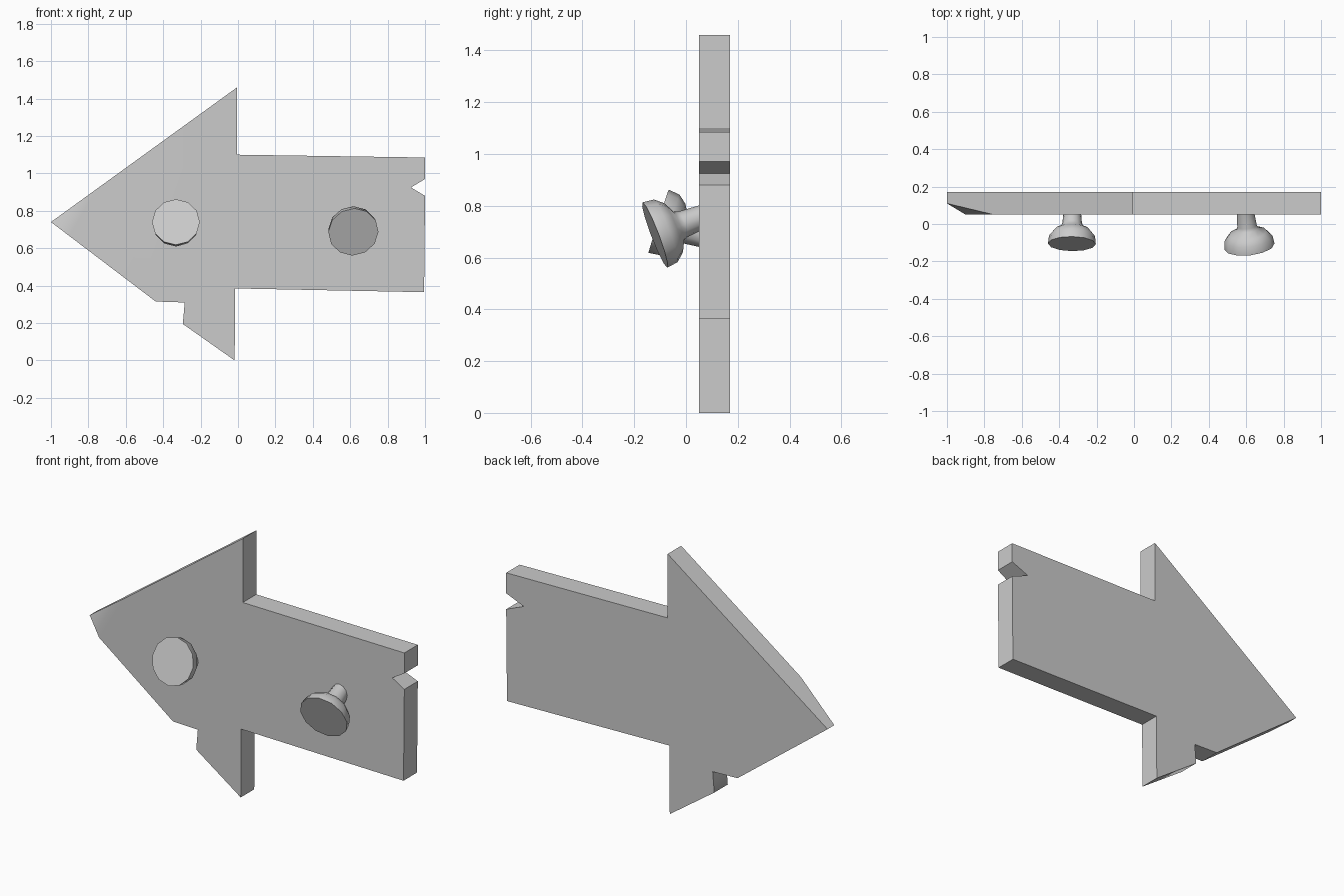
import bpy
import bmesh
import math
from mathutils import Vector

cube = bpy.data.objects.get("Cube")
if cube:
    bpy.data.objects.remove(cube, do_unlink=True)

# One plain grey for everything
grey = bpy.data.materials.new("plain_grey")
grey.use_nodes = True
colour = (0.6, 0.6, 0.6, 1)
grey.diffuse_color = colour
grey.node_tree.nodes["Principled BSDF"].inputs["Base Color"].default_value = colour

FRONT, BACK = 0.05, 0.17


def finish(name, bm, angle):
    """Turn a bmesh into a named object, smooth below the given angle."""
    bmesh.ops.recalc_face_normals(bm, faces=bm.faces)
    mesh = bpy.data.meshes.new(name)
    bm.to_mesh(mesh)
    bm.free()
    mesh.materials.append(grey)
    obj = bpy.data.objects.new(name, mesh)
    bpy.context.collection.objects.link(obj)
    bpy.ops.object.select_all(action="DESELECT")
    obj.select_set(True)
    bpy.context.view_layer.objects.active = obj
    bpy.ops.object.shade_smooth_by_angle(angle=math.radians(angle))
    return obj


# Arrow board: outline extruded from back to front
outline = [(-1, 0.74), (-0.005, 1.46), (-0.005, 1.10), (1, 1.085),
           (1, 0.97), (0.89, 0.925), (1, 0.88), (0.995, 0.365),
           (-0.015, 0.385), (-0.018, 0), (-0.295, 0.195),
           (-0.285, 0.31), (-0.44, 0.315)]
bm = bmesh.new()
back_face = bm.faces.new([bm.verts.new((x, BACK, z)) for x, z in outline])
ext = bmesh.ops.extrude_face_region(bm, geom=[back_face], use_keep_orig=True)
for v in ext["geom"]:
    if isinstance(v, bmesh.types.BMVert):
        v.co.y = FRONT
        # The notch in the tail is shallower at the front
        if 0.8 < v.co.x < 0.95:
            v.co.x = 0.925
bmesh.ops.recalc_face_normals(bm, faces=bm.faces)

# Slice the front corner off the tip
tip = Vector((-1, 0.11, 0.74))
upper = Vector((-0.75, FRONT, 0.921))
lower = Vector((-0.9, FRONT, 0.664))
normal = (upper - tip).cross(lower - tip).normalized()
if normal.y > 0:
    normal = -normal
cut = bmesh.ops.bisect_plane(bm, geom=bm.verts[:] + bm.edges[:] + bm.faces[:],
                             plane_co=tip, plane_no=normal, clear_outer=True)
edges = [e for e in cut["geom_cut"] if isinstance(e, bmesh.types.BMEdge)]
bmesh.ops.holes_fill(bm, edges=edges, sides=0)
board = finish("arrow_board", bm, 60)
weighted = board.modifiers.new("weighted_normals", "WEIGHTED_NORMAL")
weighted.keep_sharp = True


# Nails: lathed profile of (radius, distance behind the flat cap)
def nail(name, cap_centre, base, radius, sides=12):
    cap_centre, base = Vector(cap_centre), Vector(base)
    length = (base - cap_centre).length + 0.03
    profile = [(radius, 0), (radius * 0.96, 0.045), (radius * 0.75, 0.078),
               (0.058, 0.1), (0.052, 0.12), (0.045, length)]
    bm = bmesh.new()
    rings = []
    for r, d in profile:
        rings.append([bm.verts.new((r * math.cos(math.tau * i / sides),
                                    r * math.sin(math.tau * i / sides), d))
                      for i in range(sides)])
    for a, b in zip(rings, rings[1:]):
        for i in range(sides):
            j = (i + 1) % sides
            bm.faces.new((a[i], a[j], b[j], b[i]))
    bm.faces.new(rings[0])
    bm.faces.new(rings[-1])
    obj = finish(name, bm, 50)
    obj.location = cap_centre
    obj.rotation_mode = "QUATERNION"
    obj.rotation_quaternion = (base - cap_centre).to_track_quat("Z", "Y")


nail("right_nail", (-0.332, -0.106, 0.74), (-0.33, FRONT, 0.69), 0.128)
nail("left_nail", (0.617, -0.12, 0.687), (0.597, FRONT, 0.752), 0.135)
